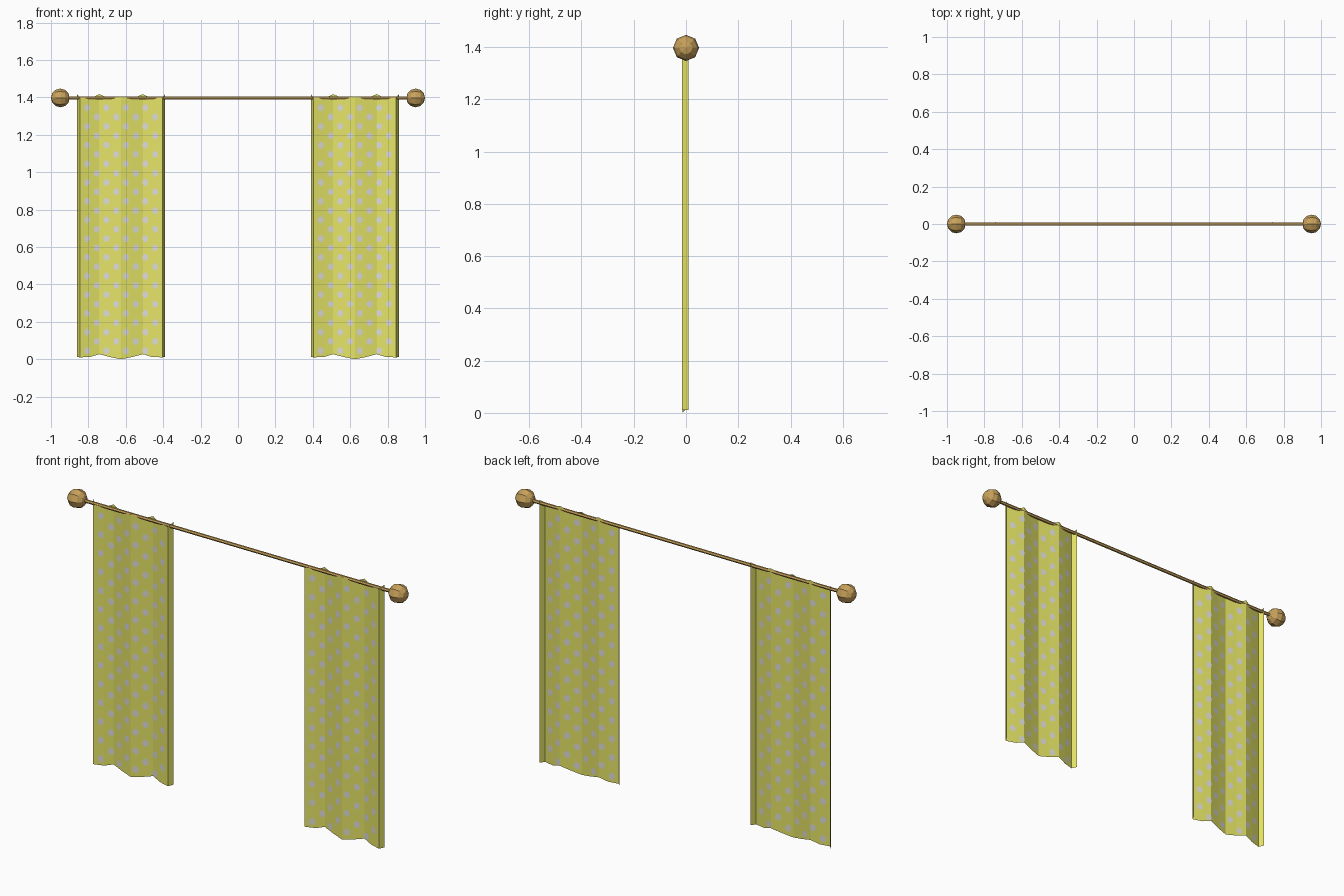
import bpy, bmesh, math
from mathutils import Matrix

if "Cube" in bpy.data.objects:
    bpy.data.objects.remove(bpy.data.objects["Cube"])


def material(name, rgb):
    m = bpy.data.materials.new(name)
    m.diffuse_color = (*rgb, 1)
    m.use_nodes = True
    m.node_tree.nodes["Principled BSDF"].inputs["Base Color"].default_value = m.diffuse_color
    return m


YELLOW = material("yellow_cloth", (0.78, 0.77, 0.135))
DOT = material("pale_dot", (0.72, 0.71, 0.70))
WOOD = material("warm_wood", (0.58, 0.36, 0.105))


def finish(name, bm, mat, x=0, z=0):
    me = bpy.data.meshes.new(name)
    bm.to_mesh(me)
    bm.free()
    me.materials.append(mat)
    ob = bpy.data.objects.new(name, me)
    ob.location = (x, 0, z)
    bpy.context.collection.objects.link(ob)
    return ob


ROD_Z = 1.397
turn = Matrix.Rotation(math.pi / 2, 4, 'Y')

# Rod
bm = bmesh.new()
bmesh.ops.create_cone(bm, cap_ends=True, segments=6, radius1=0.009,
                      radius2=0.009, depth=1.88, matrix=turn)
finish("rod", bm, WOOD, z=ROD_Z)

# Ball ends
for side, x in (("left", -0.95), ("right", 0.95)):
    bm = bmesh.new()
    bmesh.ops.create_uvsphere(bm, u_segments=8, v_segments=6, radius=0.05, matrix=turn)
    finish(side + "_finial", bm, WOOD, x, ROD_Z)

# Half of the fold profile: x, y, bottom z, top z
half = [(0, -0.014, 0.0, 1.405), (0.06, -0.003, 0.012, 1.394),
        (0.117, 0.009, 0.027, 1.417), (0.165, -0.002, 0.012, 1.394),
        (0.221, -0.016, 0.010, 1.398), (0.235, 0.010, 0.012, 1.417)]
profile = [(-x, y, b, t) for x, y, b, t in reversed(half[1:])] + half


def fold_y(x):
    for (x0, y0, *_), (x1, y1, *_) in zip(profile, profile[1:]):
        if x0 <= x <= x1:
            return y0 + (y1 - y0) * (x - x0) / (x1 - x0)
    return 0


for side, cx in (("left", -0.625), ("right", 0.625)):
    # Folded cloth sheet
    bm = bmesh.new()
    cols = [(bm.verts.new((x, y, b)), bm.verts.new((x, y, t))) for x, y, b, t in profile]
    for (b0, t0), (b1, t1) in zip(cols, cols[1:]):
        bm.faces.new((b0, b1, t1, t0))
    finish(side + "_curtain", bm, YELLOW, cx)

    # Staggered dots on both faces of the cloth
    bm = bmesh.new()
    for c in range(8):
        x = -0.182 + 0.052 * c
        for r in range(14):
            z = 0.045 + 0.1 * r + (0.05 if c % 2 else 0)
            if z > 1.37:
                continue
            for off in (-0.001, 0.001):
                ring = []
                for k in range(8):
                    a = math.tau * (k + 0.5) / 8
                    px = x + 0.016 * math.cos(a)
                    ring.append(bm.verts.new((px, fold_y(px) + off, z + 0.019 * math.sin(a))))
                bm.faces.new(ring if off < 0 else ring[::-1])
    finish(side + "_curtain_dots", bm, DOT, cx)
